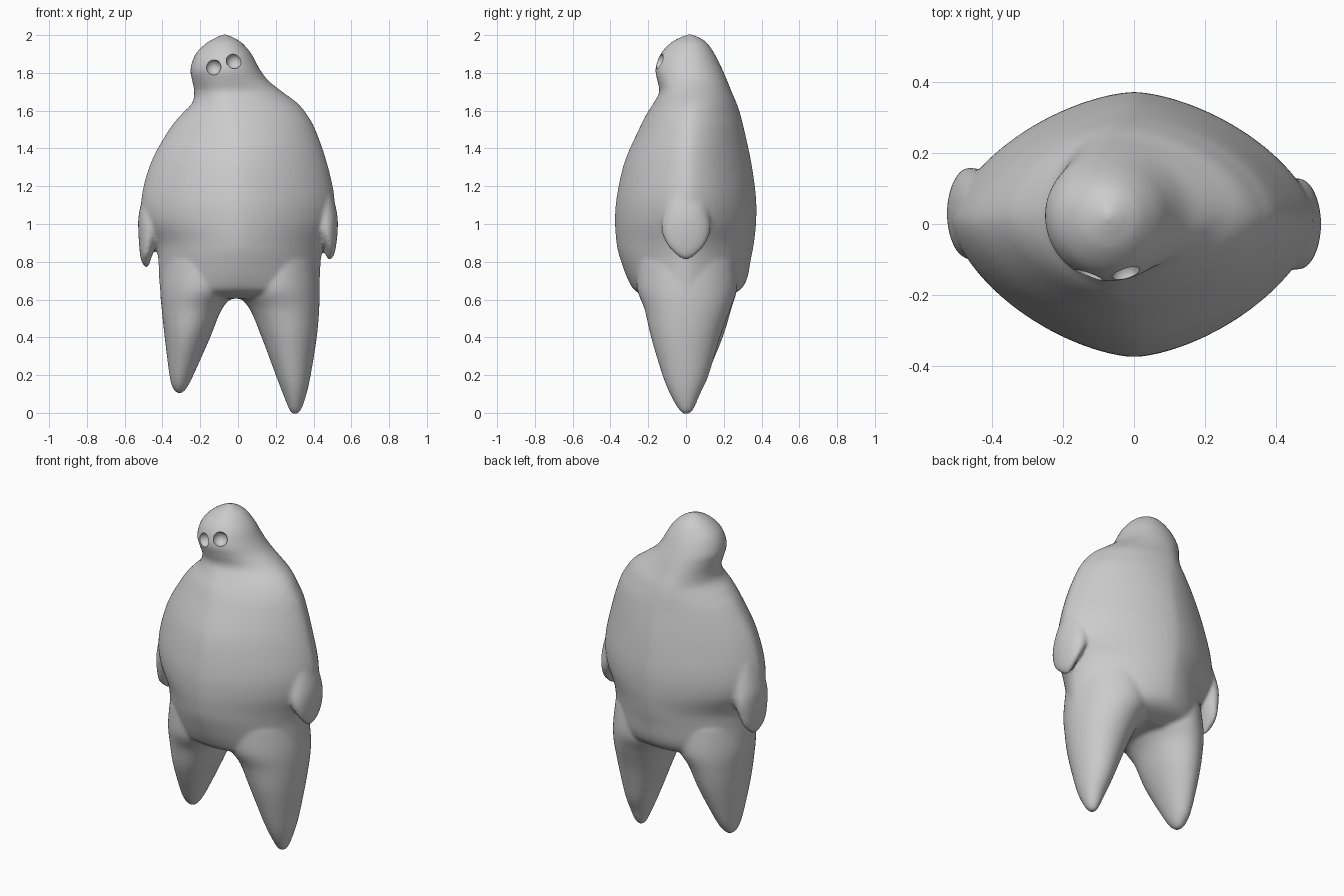
import bpy, bmesh
from math import cos, sin, pi


def spline(rows, steps=6):
    # Catmull-Rom interpolation of section rows
    out = []
    for i in range(len(rows) - 1):
        p = [rows[max(0, min(len(rows) - 1, i + k))] for k in (-1, 0, 1, 2)]
        for s in range(steps):
            t = s / steps
            out.append([0.5 * (2 * b + (c - a) * t + (2 * a - 5 * b + 4 * c - d) * t ** 2
                               + (3 * b - a - 3 * c + d) * t ** 3) for a, b, c, d in zip(*p)])
    return out + [list(rows[-1])]


def loft(bm, rows, n=64):
    # row: z, left x, ridge x, right x, front y, mid y, back y, roundness
    rings = []
    for z, xl, xm, xr, yf, ym, yb, e in spline(rows):
        ring = []
        for k in range(n):
            c, s = cos(2 * pi * k / n), sin(2 * pi * k / n)
            u, v = abs(c) ** (2 / e), abs(s) ** (2 / e)
            x = xm + u * (xr - xm if c > 0 else xl - xm)
            y = ym + v * (yb - ym if s > 0 else yf - ym)
            ring.append(bm.verts.new((x, y, z)))
        rings.append(ring)
    for a, b in zip(rings, rings[1:]):
        for k in range(n):
            bm.faces.new((a[k], a[(k + 1) % n], b[(k + 1) % n], b[k]))
    bm.faces.new(rings[0][::-1])
    bm.faces.new(rings[-1])


bm = bmesh.new()

# Torso and off-centre head
loft(bm, [
    (0.605, -0.30, 0, 0.30, -0.16, 0, 0.17, 2),
    (0.64, -0.40, 0, 0.42, -0.26, 0, 0.27, 1.8),
    (0.70, -0.417, 0, 0.433, -0.305, 0, 0.32, 1.7),
    (0.82, -0.423, 0, 0.44, -0.35, 0, 0.345, 1.65),
    (0.90, -0.44, 0, 0.46, -0.368, 0, 0.36, 1.6),
    (1.02, -0.505, 0, 0.505, -0.376, 0.01, 0.372, 1.6),
    (1.15, -0.51, 0, 0.51, -0.366, 0.01, 0.37, 1.6),
    (1.33, -0.46, 0, 0.47, -0.325, 0.01, 0.345, 1.6),
    (1.50, -0.365, -0.01, 0.41, -0.25, 0.02, 0.308, 1.7),
    (1.58, -0.30, -0.03, 0.365, -0.21, 0.02, 0.288, 1.75),
    (1.64, -0.243, -0.045, 0.315, -0.172, 0.03, 0.268, 1.8),
    (1.70, -0.232, -0.06, 0.235, -0.142, 0.04, 0.242, 1.85),
    (1.76, -0.243, -0.065, 0.16, -0.152, 0.03, 0.218, 1.95),
    (1.82, -0.252, -0.07, 0.115, -0.162, 0.025, 0.192, 2),
    (1.90, -0.225, -0.07, 0.072, -0.135, 0.02, 0.152, 2),
    (1.96, -0.165, -0.07, 0.02, -0.08, 0.02, 0.11, 2),
    (1.99, -0.11, -0.07, -0.03, -0.025, 0.02, 0.065, 2),
    (2.004, -0.08, -0.07, -0.06, 0.01, 0.02, 0.03, 2)])

# Long right leg
loft(bm, [
    (-0.008, 0.288, 0.30, 0.312, -0.012, 0, 0.012, 2),
    (0.02, 0.27, 0.30, 0.336, -0.04, 0, 0.04, 2),
    (0.10, 0.238, 0.30, 0.363, -0.085, 0, 0.075, 2),
    (0.20, 0.20, 0.29, 0.385, -0.125, 0, 0.12, 2),
    (0.40, 0.125, 0.27, 0.417, -0.185, 0, 0.18, 2),
    (0.55, 0.062, 0.24, 0.43, -0.22, 0, 0.235, 2),
    (0.66, -0.02, 0.20, 0.431, -0.26, 0, 0.27, 1.9),
    (0.80, 0.0, 0.20, 0.42, -0.26, 0, 0.26, 1.8)])

# Short left leg
loft(bm, [
    (0.102, -0.32, -0.31, -0.298, -0.005, 0.01, 0.025, 2),
    (0.13, -0.345, -0.31, -0.272, -0.04, 0.01, 0.06, 2),
    (0.20, -0.363, -0.305, -0.236, -0.085, 0.01, 0.11, 2),
    (0.40, -0.388, -0.27, -0.147, -0.18, 0.01, 0.195, 2),
    (0.55, -0.404, -0.24, -0.085, -0.22, 0, 0.24, 2),
    (0.66, -0.412, -0.20, 0.0, -0.26, 0, 0.27, 1.9),
    (0.80, -0.40, -0.20, 0.0, -0.26, 0, 0.26, 1.8)])

# Arm flaps: side, tip height, mid y
for side, tip, ym in ((-1, 0.77, 0.03), (1, 0.81, 0.0)):
    rows = []
    for z, inner, outer, w in ((tip, 0.475, 0.492, 0.015), (tip + 0.03, 0.465, 0.51, 0.055),
                               (tip + 0.08, 0.448, 0.52, 0.10), (0.97, 0.40, 0.528, 0.13),
                               (1.06, 0.38, 0.524, 0.12), (1.20, 0.36, 0.49, 0.09)):
        xl, xr = sorted((side * inner, side * outer))
        rows.append((z, xl, (xl + xr) / 2, xr, ym - w, ym, ym + w, 2))
    loft(bm, rows)

bmesh.ops.recalc_face_normals(bm, faces=bm.faces)
mesh = bpy.data.meshes.new("body")
bm.to_mesh(mesh)
bm.free()
body = bpy.data.objects.new("body", mesh)
bpy.context.collection.objects.link(body)

# Fuse the parts and soften the joins
fuse = body.modifiers.new("fuse", 'REMESH')
fuse.mode = 'VOXEL'
fuse.voxel_size = 0.011
fuse.use_smooth_shade = True
soften = body.modifiers.new("soften", 'SMOOTH')
soften.factor = 0.5
soften.iterations = 8

# Eye sockets
for name, loc in (("left_eye_cutter", (-0.13, -0.148, 1.83)),
                  ("right_eye_cutter", (-0.022, -0.142, 1.862))):
    bpy.ops.mesh.primitive_uv_sphere_add(segments=32, ring_count=16, radius=0.041, location=loc)
    cutter = bpy.context.object
    cutter.name = name
    bpy.ops.object.shade_smooth()
    cutter.hide_render = True
    cutter.display_type = 'WIRE'
    cut = body.modifiers.new(name, 'BOOLEAN')
    cut.operation = 'DIFFERENCE'
    cut.solver = 'EXACT'
    cut.object = cutter

# Smooth surface with crisp socket rims
bpy.ops.object.select_all(action='DESELECT')
body.select_set(True)
bpy.context.view_layer.objects.active = body
for m in list(body.modifiers):
    bpy.ops.object.modifier_apply(modifier=m.name)
bpy.ops.object.shade_smooth_by_angle(angle=0.7)
